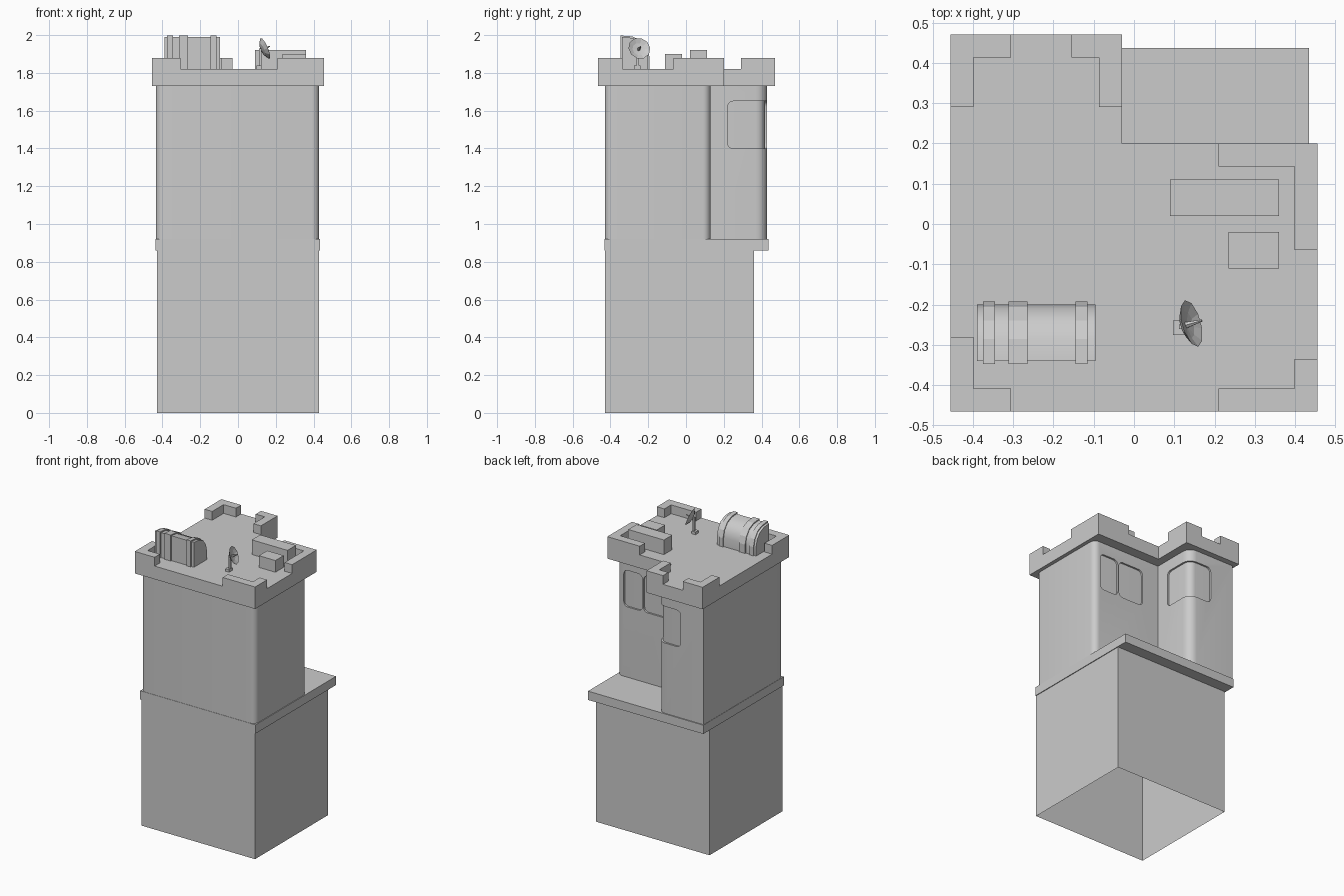
import bpy, bmesh, math
from mathutils import Vector

old = bpy.data.objects.get("Cube")
if old:
    bpy.data.objects.remove(old, do_unlink=True)

grey = bpy.data.materials.new("plain_grey")
grey.use_nodes = True
COLOUR = (0.6, 0.6, 0.6, 1)
grey.diffuse_color = COLOUR
grey.node_tree.nodes["Principled BSDF"].inputs["Base Color"].default_value = COLOUR


def finish(name, bm, smooth=False, recalc=True):
    """Turn a bmesh into a named object."""
    if recalc:
        bmesh.ops.recalc_face_normals(bm, faces=bm.faces)
    mesh = bpy.data.meshes.new(name)
    bm.to_mesh(mesh)
    bm.free()
    mesh.materials.append(grey)
    obj = bpy.data.objects.new(name, mesh)
    bpy.context.collection.objects.link(obj)
    if smooth:
        soften(obj)
    return obj


def select(obj):
    bpy.ops.object.select_all(action="DESELECT")
    obj.select_set(True)
    bpy.context.view_layer.objects.active = obj


def soften(obj):
    select(obj)
    bpy.ops.object.shade_smooth_by_angle(angle=math.radians(35))


def box_mesh(x, y, z):
    bm = bmesh.new()
    bmesh.ops.create_cube(bm, size=1)
    for v in bm.verts:
        v.co = Vector([(lo + hi) / 2 + c * (hi - lo) for c, (lo, hi) in zip(v.co, (x, y, z))])
    return bm


def box(name, x, y, z):
    return finish(name, box_mesh(x, y, z))


def prism(name, points, offset, smooth=False):
    """Extrude a closed 3D outline along an offset."""
    bm = bmesh.new()
    face = bm.faces.new([bm.verts.new(p) for p in points])
    ext = bmesh.ops.extrude_face_region(bm, geom=[face])["geom"]
    bmesh.ops.translate(bm, vec=offset, verts=[e for e in ext if isinstance(e, bmesh.types.BMVert)])
    return finish(name, bm, smooth)


# corner x, y, outward signs, rounding radius
TOWER = [
    (-.435, -.43, -1, -1, .04), (.43, -.43, 1, -1, .04), (.43, .13, 1, 1, .04),
    (-.085, .13, 1, 1, 0), (-.085, .43, 1, 1, .06), (-.435, .43, -1, 1, 0),
]


def outline(z, inset=0):
    pts = []
    for x, y, sx, sy, r in TOWER:
        x, y = x - sx * inset, y - sy * inset
        if r == 0:
            pts.append((x, y, z))
            continue
        r -= inset
        start = math.atan2(sy, sx) - math.pi / 4
        for i in range(7):
            a = start + math.pi / 2 * i / 6
            pts.append((x - sx * r + r * math.cos(a), y - sy * r + r * math.sin(a), z))
    return pts


# Lower storey, open underneath, and the ledge above it
bm = box_mesh((-.43, .43), (-.43, .36), (0, .865))
bmesh.ops.recalc_face_normals(bm, faces=bm.faces)
bmesh.ops.delete(bm, geom=[f for f in bm.faces if f.normal.z < -.9], context="FACES")
finish("lower_storey", bm, recalc=False)
box("ledge", (-.437, .435), (-.432, .437), (.86, .92))

# Upper storey with cut window openings, backed by an inset core
upper = prism("upper_storey", outline(.915), (0, 0, .82))
prism("window_backing", outline(1.0, .012), (0, 0, .7), True)
SILL, HEAD = 1.4, 1.65


def cut(x, y, rounded):
    bm = box_mesh(x, y, (SILL, HEAD))
    edges = [e for e in bm.edges if rounded(e)]
    bmesh.ops.bevel(bm, geom=edges, offset=.03, segments=4, profile=.5, affect="EDGES")
    cutter = finish("window_cutter", bm)
    cutter.hide_render = True
    select(upper)
    mod = upper.modifiers.new("window", "BOOLEAN")
    mod.operation, mod.solver, mod.object = "DIFFERENCE", "EXACT", cutter
    bpy.ops.object.modifier_apply(modifier=mod.name)
    bpy.data.objects.remove(cutter, do_unlink=True)


def along_y(e):
    d = e.verts[0].co - e.verts[1].co
    return abs(d.y) > .01


def inner_ends(e):
    a, b = e.verts[0].co, e.verts[1].co
    if abs(a.z - b.z) > .01:
        return False
    return max(a.x, b.x) < -.2 or max(a.y, b.y) < .3


for pane in ((.04, .23), (.24, .38)):
    cut(pane, (.08, .2), along_y)
cut((-.26, .1), (.22, .55), inner_ends)
soften(upper)

# Roof slab
ROOF = 1.82
slab = [(-.455, -.465), (.455, -.465), (.455, .2), (-.03, .2), (-.03, .47), (-.455, .47)]
prism("roof_slab", [(x, y, 1.73) for x, y in slab], (0, 0, ROOF - 1.73))

# Corner battlements: corner, inward signs, arm lengths along x and y
for name, cx, cy, sx, sy, ax, ay in (
    ("front_right", -.455, -.465, 1, 1, .15, .185),
    ("front_left", .455, -.465, -1, 1, .245, .13),
    ("middle_left", .455, .2, -1, -1, .245, .265),
    ("wing", -.03, .47, -1, -1, .125, .18),
    ("back_right", -.455, .47, 1, -1, .15, .18),
):
    w = .057
    pts = [(0, 0), (ax, 0), (ax, w), (w, w), (w, ay), (0, ay)]
    prism(name + "_battlement", [(cx + sx * x, cy + sy * y, ROOF - .005) for x, y in pts], (0, 0, .065))

# Roof boxes
box("long_roof_box", (.09, .36), (.02, .11), (ROOF - .005, 1.92))
box("short_roof_box", (.235, .36), (-.11, -.02), (ROOF - .005, 1.9))


# Roof tank with raised bands
def tank_slice(name, x0, x1, grow, smooth=False):
    g = grow
    pts = [(-.34 - g, ROOF - .005), (-.34 - g, 1.99 + g), (-.285, 1.985 + g), (-.24, 1.965 + g),
           (-.21 + g / 2, 1.925 + g / 2), (-.2 + g, 1.88), (-.2 + g, ROOF - .005)]
    prism(name, [(x0, y, z) for y, z in pts], (x1 - x0, 0, 0), smooth)


tank_slice("tank", -.39, -.095, 0, True)
for i, (x0, x1) in enumerate(((-.375, -.345), (-.312, -.265), (-.145, -.115))):
    tank_slice(f"tank_band_{i + 1}", x0, x1, .008)

# Satellite dish: base, post, bowl and feed
box("dish_base", (.097, .125), (-.275, -.24), (ROOF - .005, 1.838))
box("dish_post", (.112, .124), (-.261, -.249), (1.83, 1.93))
aim = Vector((.88, .25, .38)).normalized()
turn = aim.to_track_quat("Z", "Y").to_matrix().to_4x4()
centre = Vector((.143, -.247, 1.93))

SIDES = 10
bm = bmesh.new()
rings = []
for r, h in ((.001, -.022), (.035, -.016), (.06, 0), (.035, -.01), (.001, -.015)):
    rings.append([bm.verts.new((r * math.cos(math.tau * i / SIDES), r * math.sin(math.tau * i / SIDES), h))
                  for i in range(SIDES)])
for a, b in zip(rings, rings[1:]):
    for i in range(SIDES):
        j = (i + 1) % SIDES
        bm.faces.new((a[i], a[j], b[j], b[i]))
bm.faces.new(rings[0])
bm.faces.new(rings[-1])
bowl = finish("dish_bowl", bm)
bm = bmesh.new()
bmesh.ops.create_cone(bm, cap_ends=True, segments=6, radius1=.009, radius2=.003, depth=.045)
bmesh.ops.translate(bm, vec=(0, 0, .006), verts=bm.verts)
feed = finish("dish_feed", bm)
for part in (bowl, feed):
    part.data.transform(turn)
    part.location = centre
